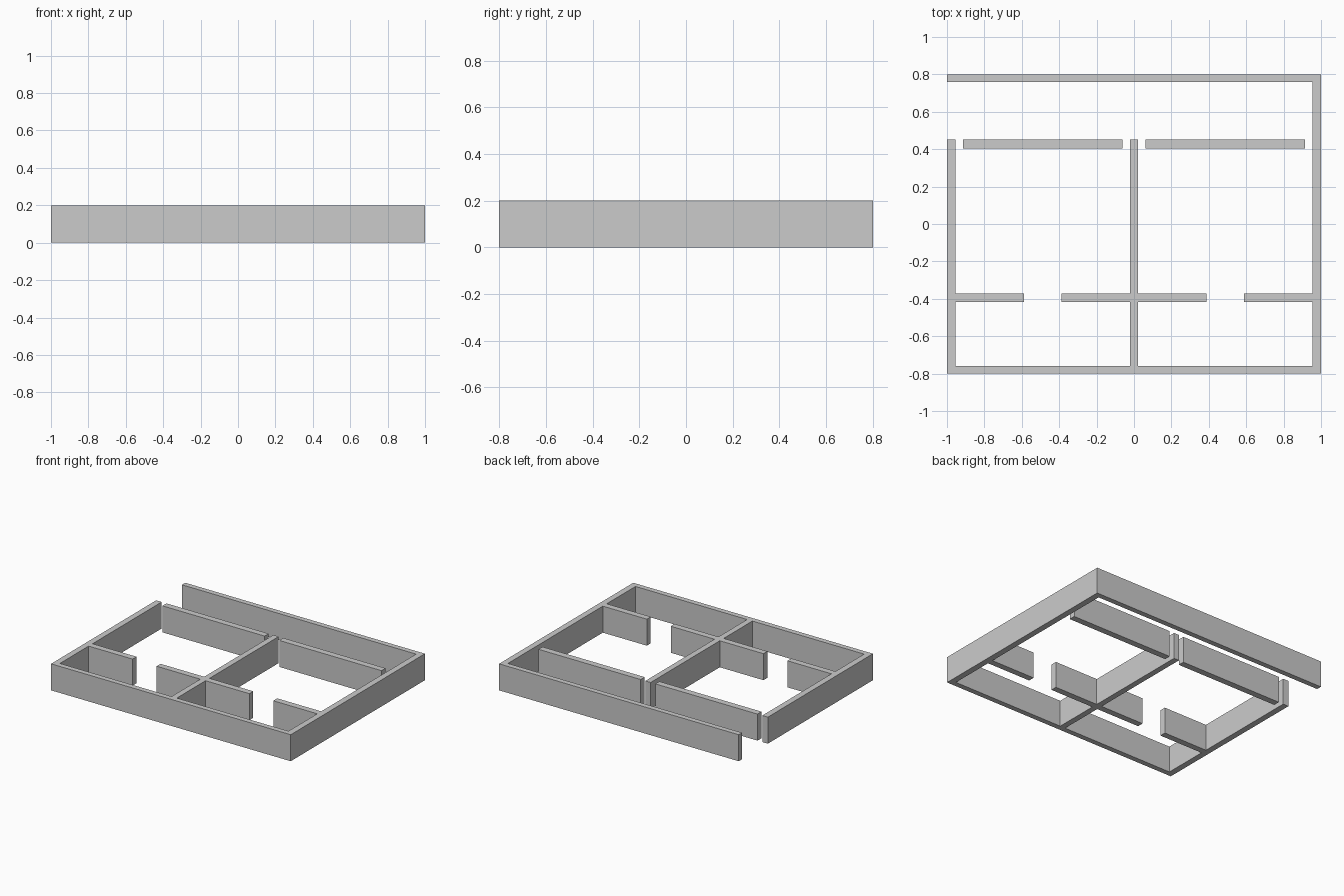
import bpy, bmesh, math

if "Cube" in bpy.data.objects:
    bpy.data.objects.remove(bpy.data.objects["Cube"])

HEIGHT = 0.2


def build_walls(name, rects):
    """Merge rectangles (x0, x1, y0, y1) into one footprint and extrude it upward."""
    xs = sorted({v for r in rects for v in r[:2]})
    ys = sorted({v for r in rects for v in r[2:]})
    bm = bmesh.new()
    for xa, xb in zip(xs, xs[1:]):
        for ya, yb in zip(ys, ys[1:]):
            cx, cy = (xa + xb) / 2, (ya + yb) / 2
            if any(r[0] < cx < r[1] and r[2] < cy < r[3] for r in rects):
                corners = ((xa, ya), (xb, ya), (xb, yb), (xa, yb))
                bm.faces.new([bm.verts.new((x, y, 0)) for x, y in corners])
    bmesh.ops.remove_doubles(bm, verts=bm.verts, dist=1e-4)
    result = bmesh.ops.extrude_face_region(bm, geom=bm.faces[:])
    top = [g for g in result["geom"] if isinstance(g, bmesh.types.BMVert)]
    bmesh.ops.translate(bm, verts=top, vec=(0, 0, HEIGHT))
    bmesh.ops.recalc_face_normals(bm, faces=bm.faces)
    bmesh.ops.dissolve_limit(bm, angle_limit=math.radians(1),
                             verts=bm.verts, edges=bm.edges)
    mesh = bpy.data.meshes.new(name)
    bm.to_mesh(mesh)
    bm.free()
    obj = bpy.data.objects.new(name, mesh)
    bpy.context.collection.objects.link(obj)
    return obj


# Connected house walls: outer shell, spine wall and door-gap cross walls
build_walls("main_walls", [
    (-1.0, 1.0, 0.76, 0.8),           # back wall
    (0.954, 1.0, -0.8, 0.8),          # right wall
    (-1.0, 1.0, -0.8, -0.76),         # front wall
    (-1.0, -0.954, -0.8, 0.453),      # left wall
    (-0.022, 0.022, -0.8, 0.453),     # centre wall
    (-1.0, -0.587, -0.418, -0.371),   # left cross wall
    (-0.387, 0.387, -0.418, -0.371),  # middle cross wall
    (0.587, 1.0, -0.418, -0.371),     # right cross wall
])

# Free-standing partitions along the corridor
for label, x0, x1 in (("left", -0.914, -0.061), ("right", 0.061, 0.914)):
    build_walls(label + "_partition", [(x0, x1, 0.405, 0.453)])
